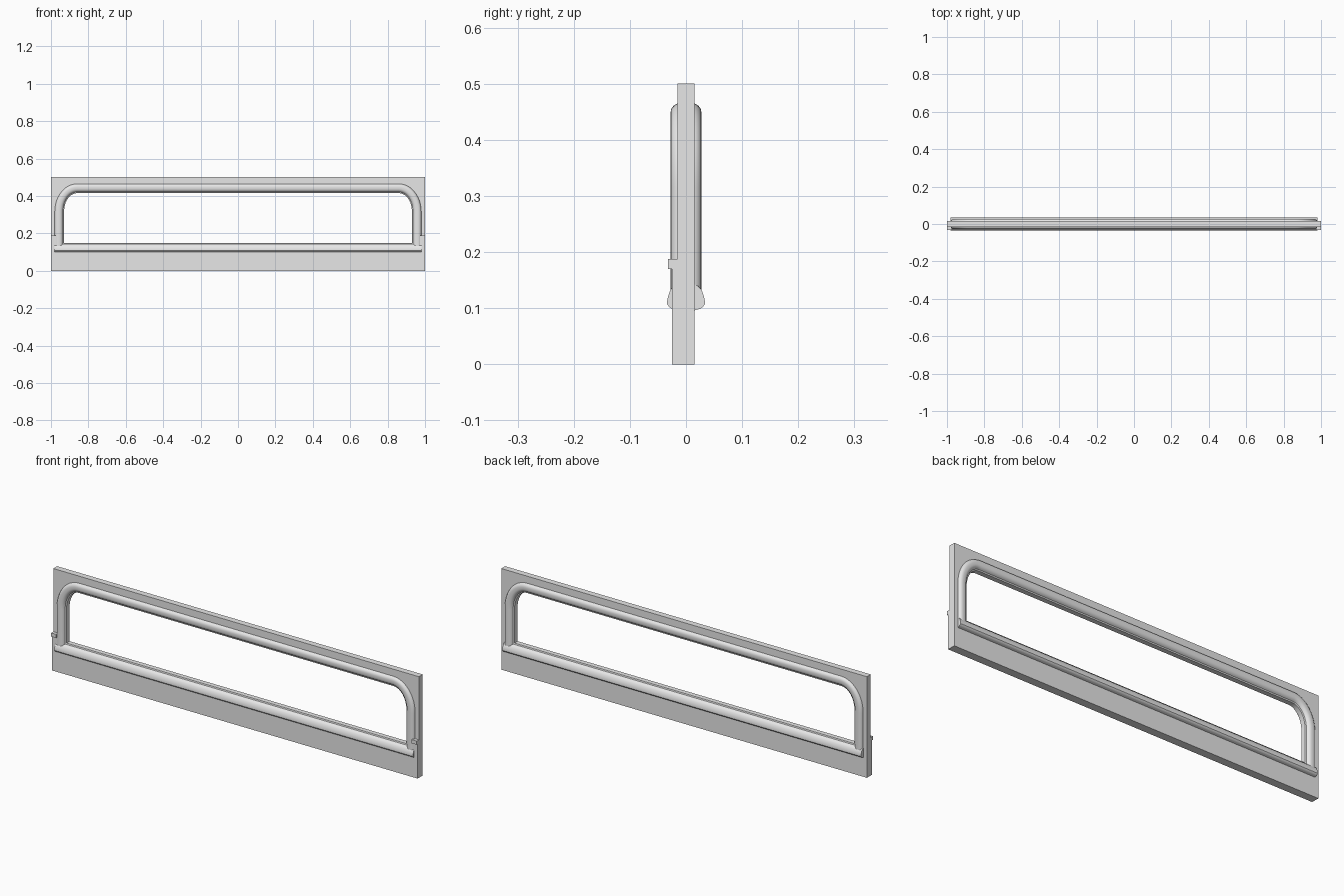
import bpy, bmesh, math

if "Cube" in bpy.data.objects:
    bpy.data.objects.remove(bpy.data.objects["Cube"])

grey = bpy.data.materials.new("plain_grey")
grey.diffuse_color = (0.8, 0.8, 0.8, 1)
grey.use_nodes = True
grey.node_tree.nodes["Principled BSDF"].inputs["Base Color"].default_value = grey.diffuse_color


def finish(name, bm, smooth=False):
    bmesh.ops.recalc_face_normals(bm, faces=bm.faces[:])
    me = bpy.data.meshes.new(name)
    bm.to_mesh(me)
    bm.free()
    me.materials.append(grey)
    ob = bpy.data.objects.new(name, me)
    bpy.context.collection.objects.link(ob)
    if smooth:
        bpy.ops.object.select_all(action='DESELECT')
        ob.select_set(True)
        bpy.context.view_layer.objects.active = ob
        bpy.ops.object.shade_smooth_by_angle(angle=math.radians(32))
    return ob


def sweep(name, rings, closed=True, smooth=False):
    """Join matching rings of points into a capped solid."""
    bm = bmesh.new()
    vs = [[bm.verts.new(p) for p in r] for r in rings]
    n = len(rings[0])
    for a, b in zip(vs, vs[1:]):
        for i in range(n):
            j = (i + 1) % n
            bm.faces.new((a[i], a[j], b[j], b[i]))
    bm.faces.new(vs[0])
    bm.faces.new(vs[-1])
    return finish(name, bm, smooth)


def box(name, x0, x1, y0, y1, z0, z1):
    ring = [(y0, z0), (y1, z0), (y1, z1), (y0, z1)]
    return sweep(name, [[(x, y, z) for y, z in ring] for x in (x0, x1)])


def arch(d, base=0.115, steps=12):
    """Opening outline, from lower left over the top, grown outward by d."""
    half = []
    for i in range(steps + 1):
        a = math.pi / 2 * i / steps
        half.append((0.86 + (0.07 + d) * math.cos(a), 0.315 + (0.10 + d) * math.sin(a)))
    right = [(0.93 + d, base)] + half
    return [(-x, z) for x, z in right] + right[::-1]


# Upper panel, cut by the arched opening
outline = arch(0.01) + [(1, 0.115), (1, 0.5), (-1, 0.5), (-1, 0.115)]
sweep("upper_panel", [[(x, y, z) for x, z in outline] for y in (-0.015, 0.015)])

# Thicker lower board, side strips and small ledges
box("lower_board", -1, 1, -0.025, 0.015, 0, 0.117)
for side, s in (("left", -1), ("right", 1)):
    x0, x1 = sorted((s * 0.972, s))
    box(side + "_side_strip", x0, x1, -0.025, -0.014, 0.117, 0.171)
    box(side + "_ledge", x0, x1, -0.032, -0.014, 0.17, 0.188)

# Rounded moulding around the opening, on both faces
half = [(0, 0.012), (0.006, 0.014), (0.010, 0.021), (0.016, 0.0255), (0.023, 0.0275),
        (0.033, 0.0275), (0.040, 0.0265), (0.046, 0.022), (0.050, 0.015)]
profile = half + [(d, -y) for d, y in reversed(half)]
lines = [arch(d) for d, y in profile]
rings = [[(lines[k][i][0], profile[k][1], lines[k][i][1]) for k in range(len(profile))]
         for i in range(len(lines[0]))]
sweep("arched_moulding", rings, smooth=True)

# Sill moulding under the opening
front = [(-0.015, 0.096), (-0.025, 0.099), (-0.030, 0.102), (-0.0335, 0.107),
         (-0.0335, 0.113), (-0.032, 0.121), (-0.028, 0.132), (-0.022, 0.139), (-0.014, 0.143),
         (-0.012, 0.149)]
section = front + [(-y, z) for y, z in reversed(front)]
sweep("sill_moulding", [[(x, y, z) for y, z in section] for x in (-0.981, 0.981)], smooth=True)
